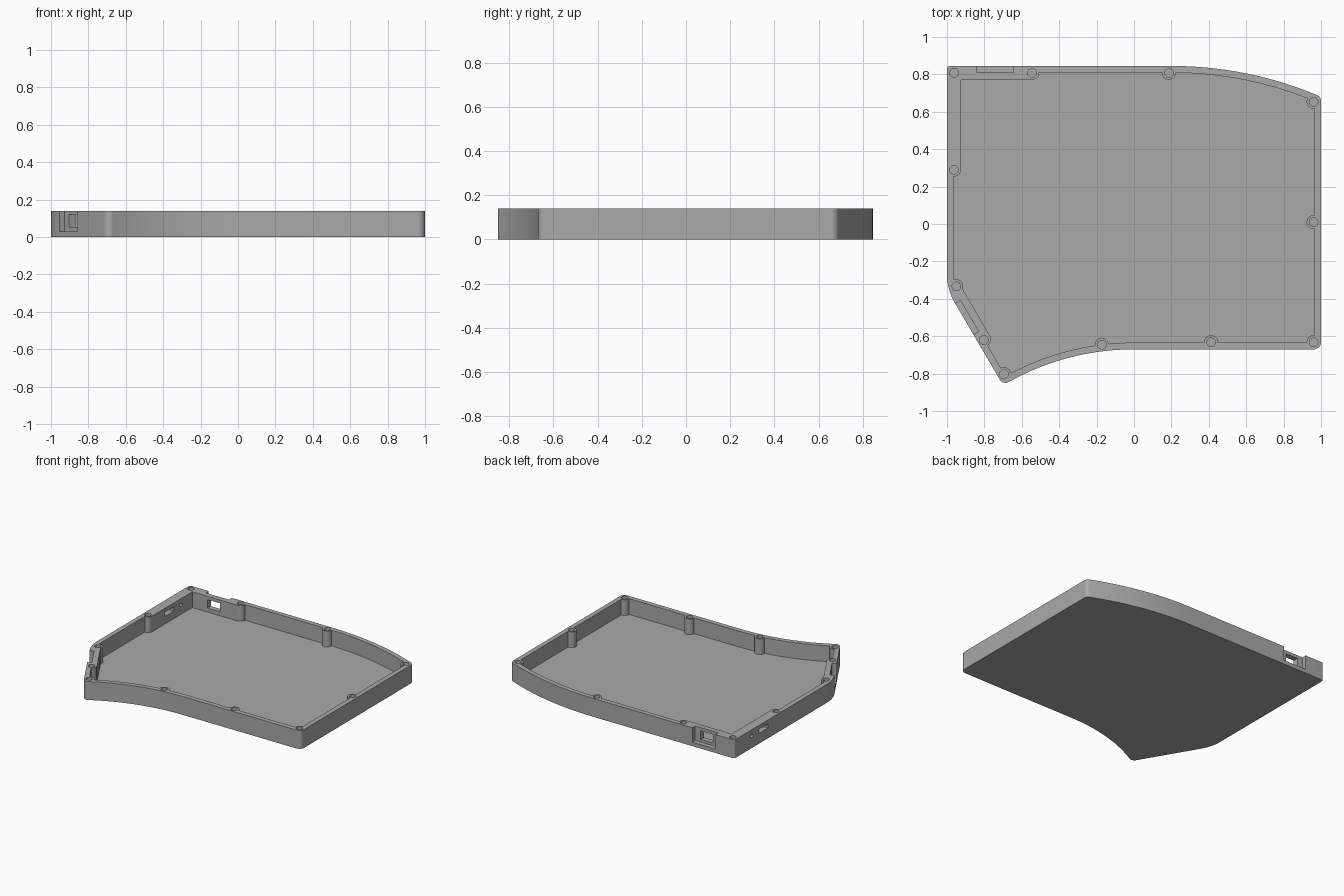
import bpy, bmesh, math
from mathutils import Vector

if "Cube" in bpy.data.objects:
    bpy.data.objects.remove(bpy.data.objects["Cube"], do_unlink=True)

HEIGHT, FLOOR, WALL, BOSS, HOLE = 0.14, 0.02, 0.036, 0.037, 0.023

grey = bpy.data.materials.new("plain_grey")
grey.use_nodes = True
grey.diffuse_color = (0.4, 0.4, 0.4, 1)
grey.node_tree.nodes["Principled BSDF"].inputs["Base Color"].default_value = grey.diffuse_color


def prism(name, points, z0, z1):
    """Extrude a flat outline between two heights."""
    bm = bmesh.new()
    face = bm.faces.new([bm.verts.new((p[0], p[1], z0)) for p in points])
    top = bmesh.ops.extrude_face_region(bm, geom=[face])["geom"]
    for v in top:
        if isinstance(v, bmesh.types.BMVert):
            v.co.z = z1
    bmesh.ops.recalc_face_normals(bm, faces=bm.faces)
    mesh = bpy.data.meshes.new(name)
    bm.to_mesh(mesh)
    bm.free()
    mesh.materials.append(grey)
    obj = bpy.data.objects.new(name, mesh)
    bpy.context.collection.objects.link(obj)
    return obj


def circle(x, y, r, n=32):
    return [(x + r * math.cos(math.tau * i / n), y + r * math.sin(math.tau * i / n)) for i in range(n)]


def box(name, x0, x1, y0, y1, z0, z1):
    return prism(name, [(x0, y0), (x1, y0), (x1, y1), (x0, y1)], z0, z1)


def cut(target, cutter):
    """Subtract a cutter and discard it."""
    cutter.hide_render = True
    mod = target.modifiers.new("cut", 'BOOLEAN')
    mod.operation, mod.solver, mod.object = 'DIFFERENCE', 'EXACT', cutter
    bpy.context.view_layer.objects.active = target
    bpy.ops.object.modifier_apply(modifier=mod.name)
    bpy.data.objects.remove(cutter, do_unlink=True)


def sweep(start, end, n):
    """Arc that is horizontal at start and bends down to end."""
    dx, drop = end[0] - start[0], start[1] - end[1]
    r = (dx * dx + drop * drop) / (2 * drop)
    total = math.asin(dx / r)
    return [(start[0] + r * math.sin(total * i / n),
             start[1] - r + r * math.cos(total * i / n)) for i in range(n + 1)]


def rounded(corners):
    """Replace each corner that has a radius by an arc."""
    out = []
    for i, (x, y, r) in enumerate(corners):
        p = Vector((x, y))
        if r <= 0:
            out.append(p)
            continue
        a = (Vector(corners[i - 1][:2]) - p).normalized()
        b = (Vector(corners[(i + 1) % len(corners)][:2]) - p).normalized()
        half = a.angle(b) / 2
        centre = p + (a + b).normalized() * r / math.sin(half)
        s = p + a * r / math.tan(half) - centre
        e = p + b * r / math.tan(half) - centre
        turn = s.angle_signed(e)
        for k in range(11):
            t = -turn * k / 10
            out.append(centre + Vector((s.x * math.cos(t) - s.y * math.sin(t),
                                        s.x * math.sin(t) + s.y * math.cos(t))))
    return out


def inset(corners, d):
    """Mitred inward offset of a clockwise outline."""
    out = []
    for i, (x, y, r) in enumerate(corners):
        p = Vector((x, y))
        a = (p - Vector(corners[i - 1][:2])).normalized()
        b = (Vector(corners[(i + 1) % len(corners)][:2]) - p).normalized()
        na, nb = Vector((a.y, -a.x)), Vector((b.y, -b.x))
        q = p + (na + nb) * d / (1 + na.dot(nb))
        out.append((q.x, q.y, r - d if r > 0.1 else 0))
    return out


# Clockwise outline: back edge, right side, front edge, slanted corner, left side
back = sweep((0.2, 0.845), (1, 0.68), 22)
front = sweep((0, -0.67), (-0.7, -0.862), 14)
corners = [(-1, 0.845, 0.015)]
corners += [(x, y, 0) for x, y in back[:-1]] + [(*back[-1], 0.035)]
corners += [(1, -0.67, 0.038)]
corners += [(x, y, 0) for x, y in front[:-1]] + [(*front[-1], 0.035)]
corners += [(-1, -0.35, 0.3)]

case = prism("case_tray", rounded(corners), 0, HEIGHT)
cavity = prism("cavity", rounded(inset(corners, WALL)), FLOOR, HEIGHT + 0.1)

# Thickened wall stretches
cut(cavity, box("thick_left", -1.1, -0.925, 0.285, 0.9, -0.1, 0.4))
cut(cavity, box("thick_back", -1.2, -0.54, 0.77, 1, -0.1, 0.4))

# Frame along the slanted wall: u runs forward, w points inward
origin = Vector((-0.907, -0.508))
u = (Vector((-0.7, -0.862)) - Vector((-1, -0.35))).normalized()
w = Vector((-u.y, u.x))


def slanted(name, u0, u1, w0, w1, z0, z1):
    pts = [origin + u * s + w * t for s, t in ((u0, w0), (u1, w0), (u1, w1), (u0, w1))]
    return prism(name, pts, z0, z1)


cut(cavity, slanted("thick_slant", -0.17, 0.155, -0.1, 0.073, -0.1, 0.4))

# Screw bosses around the rim
bosses = [(-0.962, 0.808), (-0.545, 0.808), (0.187, 0.808), (0.96, 0.653), (0.96, 0.01), (0.96, -0.632),
          (0.412, -0.632), (-0.172, -0.645), (-0.695, -0.803), (-0.803, -0.62), (-0.95, -0.333), (-0.963, 0.29)]
for x, y in bosses:
    cut(cavity, prism("boss", circle(x, y, BOSS), -0.1, 0.4))
cut(case, cavity)
for x, y in bosses:
    cut(case, prism("screw_hole", circle(x, y, HOLE, 24), 0.05, 0.3))

# Back connector recess and window
cut(case, box("back_recess", -0.84, -0.645, 0.81, 1, 0.03, 0.3))
cut(case, box("back_window", -0.795, -0.69, 0.7, 1, 0.05, 0.115))

# Slanted connector recess and window
cut(case, slanted("slant_recess", -0.095, 0.095, -0.1, 0.032, 0.03, 0.3))
cut(case, slanted("slant_window", -0.05, 0.05, -0.1, 0.12, 0.053, 0.12))

# Switch slot and button hole through the left wall
cut(case, box("switch_slot", -1.1, -0.85, 0.44, 0.55, 0.078, 0.11))
button = prism("button_hole", circle(0, 0, 0.014, 20), -0.1, 0.1)
button.rotation_euler.y = math.pi / 2
button.location = (-0.96, 0.635, 0.093)
bpy.context.view_layer.update()
cut(case, button)

bpy.ops.object.select_all(action='DESELECT')
case.select_set(True)
bpy.context.view_layer.objects.active = case
bpy.ops.object.shade_smooth_by_angle(angle=math.radians(30))
